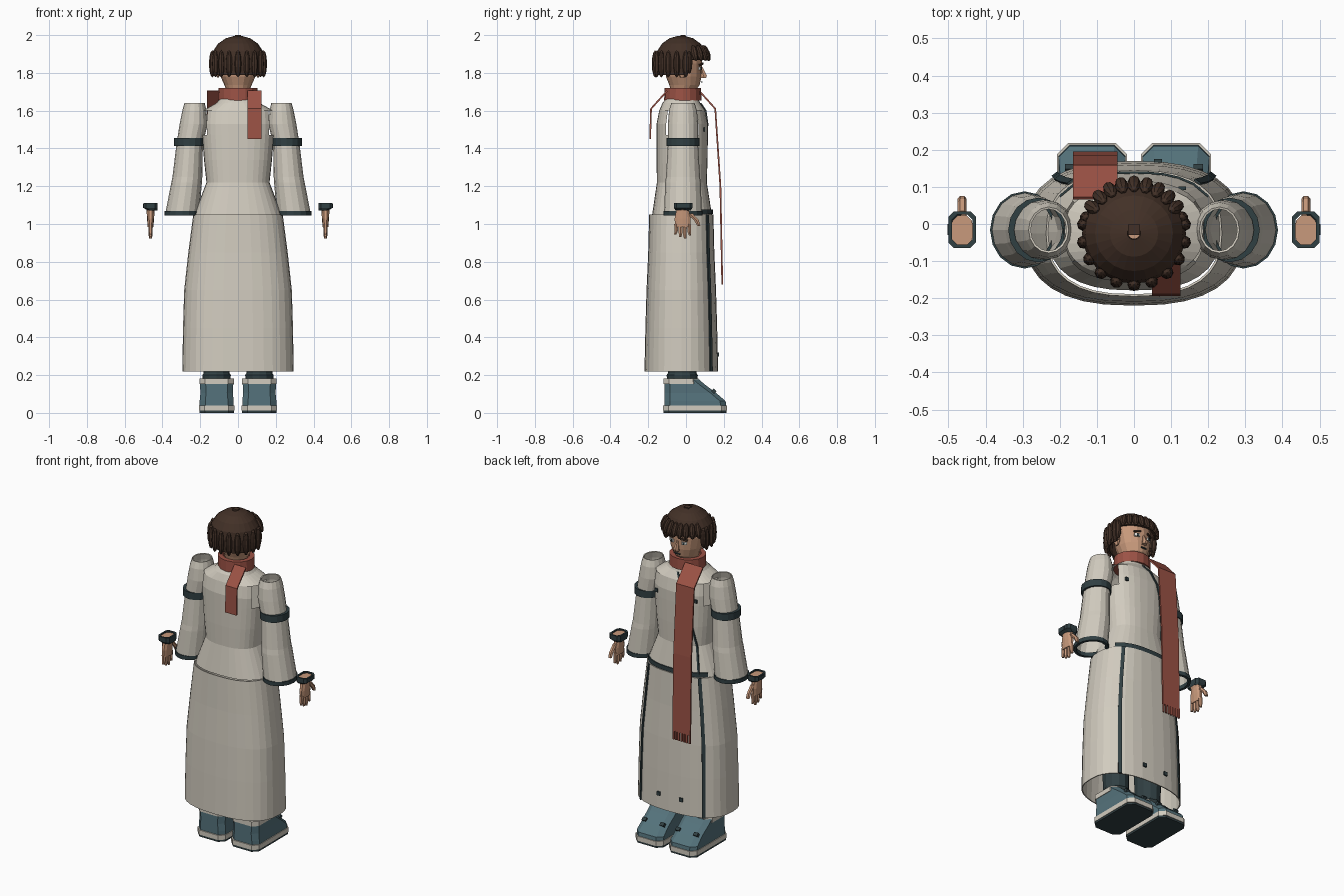
import bpy, bmesh
from math import sin, cos, pi, radians, copysign
from mathutils import Vector, Matrix

if "Cube" in bpy.data.objects:
    bpy.data.objects.remove(bpy.data.objects["Cube"])

def material(name, r, g, b):
    m = bpy.data.materials.new(name)
    m.use_nodes = True
    m.diffuse_color = (r, g, b, 1)
    m.node_tree.nodes["Principled BSDF"].inputs["Base Color"].default_value = (r, g, b, 1)
    return m

CREAM = material("cream cloth", .64, .60, .52)
RED = material("red wool", .33, .085, .06)
TEAL = material("teal leather", .09, .17, .20)
DARK = material("dark trim", .03, .05, .055)
HAIR = material("brown hair", .055, .03, .02)
SKIN = material("skin", .58, .32, .20)
WHITE = material("eye white", .8, .78, .74)

def finish(name, bm, mat, thick=0):
    bmesh.ops.recalc_face_normals(bm, faces=bm.faces)
    me = bpy.data.meshes.new(name)
    bm.to_mesh(me)
    bm.free()
    ob = bpy.data.objects.new(name, me)
    bpy.context.collection.objects.link(ob)
    me.materials.append(mat)
    if thick:
        mod = ob.modifiers.new("thickness", "SOLIDIFY")
        mod.thickness, mod.offset = thick, -1
    return ob

def oval(z, cx, cy, rx, ry, n=16, p=2):
    """Ring of points; p above 2 squares it off."""
    pts = []
    for i in range(n):
        c, s = cos(2 * pi * i / n), sin(2 * pi * i / n)
        pts.append((cx + rx * copysign(abs(c) ** (2 / p), c),
                    cy + ry * copysign(abs(s) ** (2 / p), s), z))
    return pts

def octagon(z, cx, hx, y0, y1, c):
    return [(cx + sx * (hx - a), y, z) for sx, a, y in
            [(1, 0, y0 + c), (1, 0, y1 - c), (1, c, y1), (-1, c, y1),
             (-1, 0, y1 - c), (-1, 0, y0 + c), (-1, c, y0), (1, c, y0)]]

def skin(name, rings, mat, caps=True, loop=False, thick=0, drop=None):
    """Join rings into a surface; drop removes faces by their centre."""
    bm = bmesh.new()
    vs = [[bm.verts.new(p) for p in r] for r in rings]
    n = len(vs[0])
    for a, b in zip(vs, vs[1:] + vs[:1] if loop else vs[1:]):
        for i in range(n):
            j = (i + 1) % n
            bm.faces.new((a[i], a[j], b[j], b[i]))
    if caps and not loop:
        bm.faces.new(vs[0])
        bm.faces.new(vs[-1])
    if drop:
        gone = [f for f in bm.faces if drop(f.calc_center_median())]
        bmesh.ops.delete(bm, geom=gone, context="FACES")
    return finish(name, bm, mat, thick)

def box(name, loc, size, mat, rot=(0, 0, 0)):
    bm = bmesh.new()
    bmesh.ops.create_cube(bm, size=1)
    ob = finish(name, bm, mat)
    for v in ob.data.vertices:
        v.co = v.co * Vector(size)
    ob.location, ob.rotation_euler = loc, rot
    return ob

def ribbon(name, path, side, mat, thick=.006):
    """Flat strip along a path, spread by the side vector."""
    bm = bmesh.new()
    s = Vector(side) / 2
    rows = [(bm.verts.new(Vector(p) - s), bm.verts.new(Vector(p) + s)) for p in path]
    for a, b in zip(rows, rows[1:]):
        bm.faces.new((a[0], a[1], b[1], b[0]))
    ob = finish(name, bm, mat, thick)
    ob.modifiers[0].offset = 0
    return ob

# coat: rows are z, half width, half depth, centre y
P = 2.5
SKIRT = [(.22, .295, .195, -.025), (.45, .291, .19, -.025), (.65, .285, .184, -.025),
         (.85, .263, .175, -.025), (1.05, .237, .17, -.025)]
JACKET = [(1.05, .232, .158, -.021), (1.22, .167, .132, -.022), (1.34, .18, .135, -.021),
          (1.47, .19, .136, -.02), (1.53, .193, .136, -.02), (1.60, .187, .122, -.02),
          (1.64, .115, .1, -.025), (1.665, .095, .085, -.02)]

def front(rows, x, z):
    """Point on the face side of a coat part."""
    for a, b in zip(rows, rows[1:]):
        if a[0] <= z <= b[0]:
            t = (z - a[0]) / (b[0] - a[0])
            rx, ry, cy = (a[k] + t * (b[k] - a[k]) for k in (1, 2, 3))
            y = cy + ry * max(0, 1 - abs(x / rx) ** P) ** (1 / P)
            return Vector((x, y + .004, z))

def cloth(rows):
    return [oval(z, 0, cy, rx, ry, 32, P) for z, rx, ry, cy in rows]

skin("skirt", cloth(SKIRT), CREAM, caps=False, thick=.006)
skin("jacket", cloth(JACKET), CREAM, caps=False,
     drop=lambda c: 1.47 < c.z < 1.6 and abs(c.y + .02) < .085)
for sx in (1, -1):
    ribbon("skirt_edge", [front(SKIRT, sx * .72 * r[1], r[0]) for r in SKIRT],
           (.016, -.012 * sx, 0), DARK)
    box("skirt_button", front(SKIRT, sx * .075 - .01, .31), (.022, .009, .022), DARK)
    box("jacket_button", front(JACKET, sx * .13, 1.5), (.02, .009, .02), DARK)
ribbon("front_belt", [front(JACKET, -.2 + .04 * i, 1.065) for i in range(11)], (0, 0, .026), DARK)
ribbon("lapel_edge", [front(JACKET, x, z) for x, z in
       [(0, 1.64), (-.03, 1.6), (-.07, 1.53), (-.09, 1.47), (-.11, 1.34), (-.13, 1.22), (-.16, 1.07)]],
       (.012, 0, 0), DARK)

# neck, head and face
skin("head", [oval(z, 0, cy, rx, ry) for z, cy, rx, ry in
     [(1.64, -.02, .06, .06), (1.71, -.015, .062, .066), (1.735, -.008, .072, .08),
      (1.78, -.012, .092, .094), (1.85, -.015, .108, .1), (1.93, -.02, .1, .095)]], SKIN)
skin("nose", [oval(1.772, 0, .088, .016, .02, 6), oval(1.785, 0, .092, .014, .022, 6),
              oval(1.83, 0, .082, .006, .006, 6)], SKIN)
box("mouth", (0, .083, 1.752), (.034, .008, .006), DARK)
for sx in (1, -1):
    turn = (0, 0, -sx * .4)
    box("eye", (sx * .042, .076, 1.822), (.03, .009, .016), WHITE, turn)
    box("pupil", (sx * .04, .08, 1.822), (.012, .008, .016), DARK, turn)
    box("eyebrow", (sx * .042, .08, 1.845), (.042, .009, .01), HAIR, (0, sx * .2, -sx * .4))
    skin("ear", [oval(z, sx * .106, -.02, w, 2 * w, 8) for z, w in
                 [(1.775, .005), (1.8, .012), (1.835, .012)]], SKIN)

# hair cap, open over the face, with a ring of locks
skin("hair_cap", [oval(z, 0, -.025, r, r * .97, 24) for z, r in
     [(1.79, .132), (1.83, .138), (1.87, .14), (1.915, .132), (1.955, .105), (1.983, .065), (1.996, .018)]],
     HAIR, caps=False, thick=.01, drop=lambda c: c.y > .01 and c.z < 1.87)
box("hair_crown", (0, -.016, 1.993), (.032, .028, .014), HAIR)

def lock(angle, z, reach, half, tilt):
    bm = bmesh.new()
    bmesh.ops.create_uvsphere(bm, u_segments=8, v_segments=6, radius=1)
    turn = Matrix.Rotation(angle, 4, "Z") @ Matrix.Rotation(tilt, 4, "Y")
    at = Matrix.Translation((reach * cos(angle), -.025 + reach * sin(angle), z))
    bm.transform(at @ turn @ Matrix.Diagonal((.018, .018, half, 1)))
    finish("hair_lock", bm, HAIR)

for i in range(11):
    lock(radians(170 + 20 * i), 1.848, .138, .072, 0)
for i in range(9):
    lock(radians(32 + 14.5 * i), 1.905, .133, .045, radians(-22))
for a in (18, 162):
    lock(radians(a), 1.855, .135, .06, 0)

# scarf
skin("scarf_wrap", [oval(z, 0, -.017, rx, rx * .93, 16) for z, rx in
     [(1.655, .106), (1.72, .104), (1.72, .075), (1.655, .075)]], RED, loop=True)
ribbon("scarf_back_tail", [(.087, -.10, 1.705), (.087, -.185, 1.61), (.087, -.19, 1.45)],
       (.076, 0, 0), RED, .009)
ribbon("scarf_front_tail", [(-.105, .07, 1.705), (-.105, .155, 1.61), (-.105, .182, 1.2), (-.105, .191, .73)],
       (.12, 0, 0), RED, .009)
for i in range(7):
    box("scarf_fringe", (-.159 + .018 * i, .192, .706), (.011, .008, .052), RED)

# sleeves, hands, legs and boots, on both sides
SLEEVE = [(1.055, .295, .09, .1), (1.22, .272, .081, .094), (1.25, .268, .079, .09),
          (1.42, .256, .07, .08), (1.53, .235, .074, .08), (1.6, .231, .064, .074), (1.64, .23, .054, .062)]
for sx in (1, -1):
    skin("sleeve", [oval(z, sx * cx, -.016, rx, ry) for z, cx, rx, ry in SLEEVE],
         CREAM, caps=False, thick=.006)
    for name, z, h, cx, rx, ry in (("arm_band", 1.413, .042, .258, .081, .087),
                                   ("sleeve_hem", 1.045, .024, .295, .093, .104)):
        skin(name, [oval(zz, sx * cx, -.016, rx - d, ry - d) for zz, d in
                    [(z, 0), (z + h, 0), (z + h, .016), (z, .016)]], DARK, loop=True)
    # wrist cuff and hand
    X = sx * .463
    skin("wrist_cuff", [octagon(z, X + sx * o, w, -.015 - d, -.015 + d, .014) for z, o, w, d in
         [(1.072, -.01, .026, .04), (1.085, 0, .037, .049), (1.112, 0, .037, .049),
          (1.112, 0, .028, .04), (1.085, 0, .028, .04)]], DARK, loop=True)
    box("cuff_tab", (X + sx * .035, -.015, 1.095), (.008, .03, .022), DARK)
    skin("palm", [oval(z, X, -.018, rx, ry, 10, 2.4) for z, rx, ry in
         [(.985, .015, .042), (1.03, .019, .044), (1.07, .021, .035), (1.105, .031, .043)]], SKIN)
    for i, low in enumerate((.945, .93, .924, .94)):
        y = -.052 + .023 * i
        skin("finger", [oval(z, X, y + s, r, r, 6) for z, r, s in
             [(low, .007, (i - 1.5) * .003), (low + .02, .011, 0), (1.0, .012, 0)]], SKIN)
    skin("thumb", [oval(z, X, y, .012, w, 6) for z, y, w in
         [(.99, .068, .009), (1.02, .055, .015), (1.055, .02, .018)]], SKIN)
    # trouser leg
    B = sx * .113
    skin("trouser_leg", [oval(z, B + sx * o, -.02, r, r * 1.1, 12) for z, o, r in
         [(.16, 0, .072), (.2, 0, .075), (.21, 0, .069), (.5, .005, .078)]], DARK)
    # boot
    skin("boot_sole", [octagon(z, B, .092, -.12, .215, .03) for z in (0, .012)], DARK)
    skin("boot_welt", [octagon(z, B, .094, -.122, .218, .03) for z in (.012, .04)], CREAM)
    skin("boot_upper", [octagon(z, B, w, -.115, y, .03) for z, w, y in
         [(.04, .09, .213), (.062, .09, .21), (.105, .086, .16), (.15, .088, .1), (.176, .088, .07)]], TEAL)
    skin("boot_cuff", [octagon(z, B, .091, -.12, y, .03) for z, y in [(.153, .07), (.182, .066)]], CREAM)
    for side in (1, -1):
        box("boot_stud", (B + side * .06, .148, .115), (.026, .02, .02), DARK, (-.8, 0, 0))
